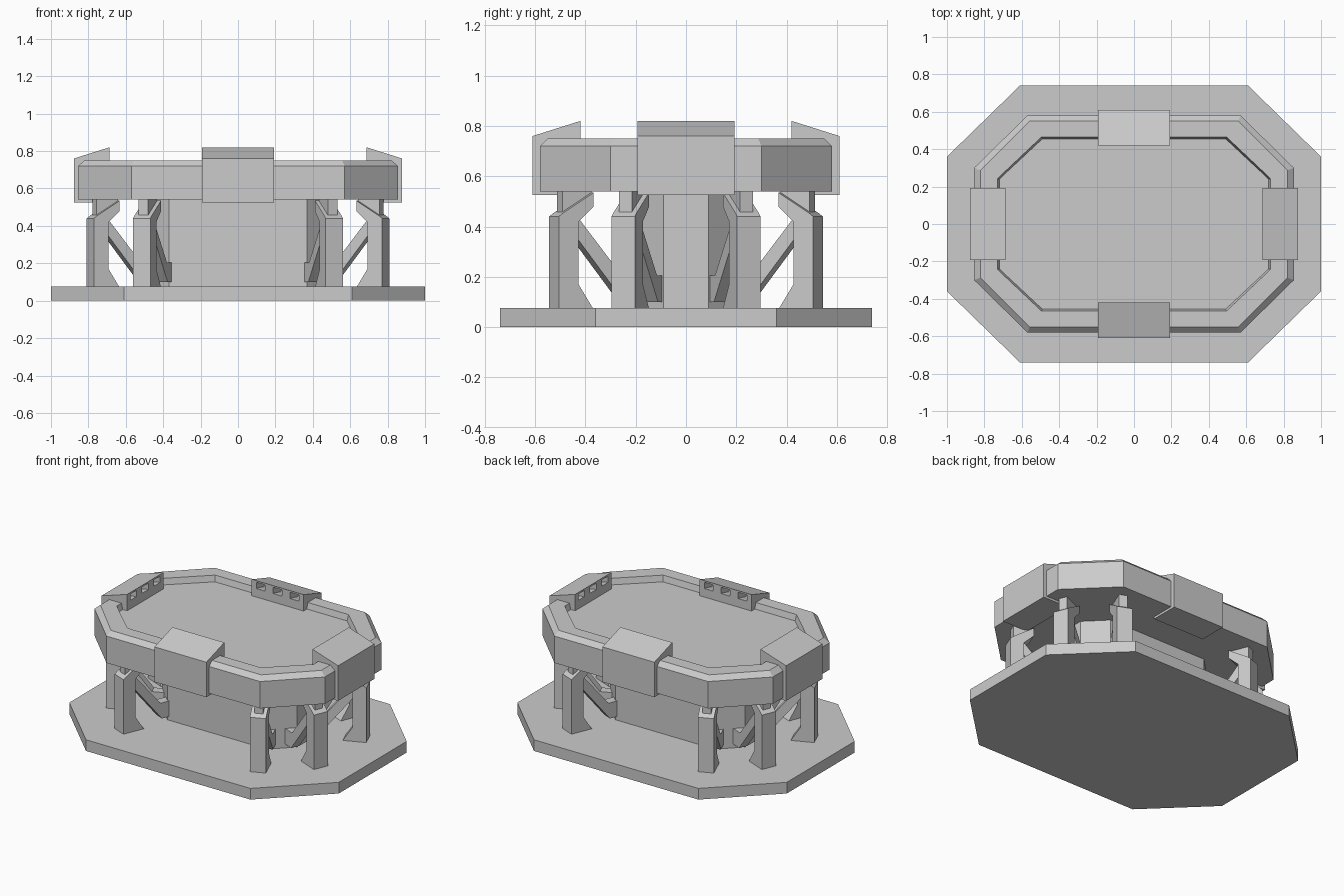
import bpy, bmesh
from math import atan2, pi, radians, sin, cos
from mathutils import Matrix

if "Cube" in bpy.data.objects:
    bpy.data.objects.remove(bpy.data.objects["Cube"])


def finish(name, bm):
    bmesh.ops.recalc_face_normals(bm, faces=bm.faces)
    mesh = bpy.data.meshes.new(name)
    bm.to_mesh(mesh)
    bm.free()
    obj = bpy.data.objects.new(name, mesh)
    bpy.context.collection.objects.link(obj)
    return obj


def octagon_stack(name, rings):
    """Loft octagons given as (half x, half y, corner x, corner y, z)."""
    bm = bmesh.new()
    loops = []
    for hx, hy, cx, cy, z in rings:
        pts = [(hx, -cy), (hx, cy), (cx, hy), (-cx, hy),
               (-hx, cy), (-hx, -cy), (-cx, -hy), (cx, -hy)]
        loops.append([bm.verts.new((x, y, z)) for x, y in pts])
    for a, b in zip(loops, loops[1:]):
        for i in range(8):
            j = (i + 1) % 8
            bm.faces.new((a[i], a[j], b[j], b[i]))
    bm.faces.new(loops[0])
    bm.faces.new(loops[-1])
    return finish(name, bm)


def prism(name, profile, width, origin, angle, shift=0.0):
    """Extrude an (along, z) profile sideways, then turn and place it."""
    bm = bmesh.new()
    sides = [[bm.verts.new((a, shift + s * width / 2, z)) for a, z in profile]
             for s in (-1, 1)]
    bm.faces.new(sides[0])
    bm.faces.new(sides[1])
    n = len(profile)
    for i in range(n):
        j = (i + 1) % n
        bm.faces.new((sides[0][i], sides[0][j], sides[1][j], sides[1][i]))
    bm.transform(Matrix.Translation((*origin, 0)) @ Matrix.Rotation(angle, 4, 'Z'))
    return finish(name, bm)


# Floor plate and central pedestal
octagon_stack("base_plate", [(1, .74, .61, .36, 0), (1, .74, .61, .36, .075)])
octagon_stack("pedestal", [(.50, .22, .37, .09, .07), (.50, .22, .37, .09, .55)])

# Table top: outer wall, chamfer, flat rim and recessed floor
octagon_stack("table_top", [
    (.855, .58, .57, .30, .54),
    (.855, .58, .57, .30, .72),
    (.82, .55, .557, .287, .75),
    (.73, .465, .495, .243, .75),
    (.72, .455, .49, .24, .71),
])

# Wedge clamps on the four sides, each with three pockets facing inward
clamp = [(.42, .525), (.61, .525), (.61, .76), (.42, .82)]
pocket = [(.40, .77), (.45, .762), (.57, .73), (.57, .762), (.42, .809), (.40, .809)]
for k, side in enumerate(("right", "back", "left", "front")):
    ang = k * pi / 2
    off = .268 if k % 2 == 0 else 0
    org = (off * cos(ang), off * sin(ang))
    obj = prism(side + "_clamp", clamp, .385, org, ang)
    for i in (-1, 0, 1):
        cutter = prism("pocket_cutter", pocket, .066, org, ang, i * .125)
        cutter.hide_render = True
        mod = obj.modifiers.new("pocket", 'BOOLEAN')
        mod.object = cutter
        mod.solver = 'EXACT'
        bpy.context.view_layer.objects.active = obj
        bpy.ops.object.modifier_apply(modifier=mod.name)
        bpy.data.objects.remove(cutter)

# Eight legs: post with flared foot and head, narrow neck, diagonal brace
post = [(0, .07), (0, .44), (.02, .455), (.15, .535), (.15, .48),
        (.085, .42), (.085, .17), (.15, .07)]
neck = [(.025, .44), (.025, .545), (.15, .545), (.15, .50), (.09, .44)]
brace = [(.07, .44), (.07, .375), (.29, .10), (.36, .10),
         (.36, .205), (.28, .205), (.10, .425)]
for sx, x_name in ((-1, "left"), (1, "right")):
    for sy, y_name in ((-1, "front"), (1, "back")):
        for x, y, deg, kind in ((.79, .25, 22.5, "end"), (.515, .525, 67.5, "side")):
            d = radians(deg)
            ang = atan2(-sy * sin(d), -sx * cos(d))
            org = (sx * x, sy * y)
            label = f"{y_name}_{x_name}_{kind}_"
            prism(label + "leg", post, .10, org, ang)
            prism(label + "neck", neck, .055, org, ang)
            prism(label + "brace", brace, .06, org, ang)
